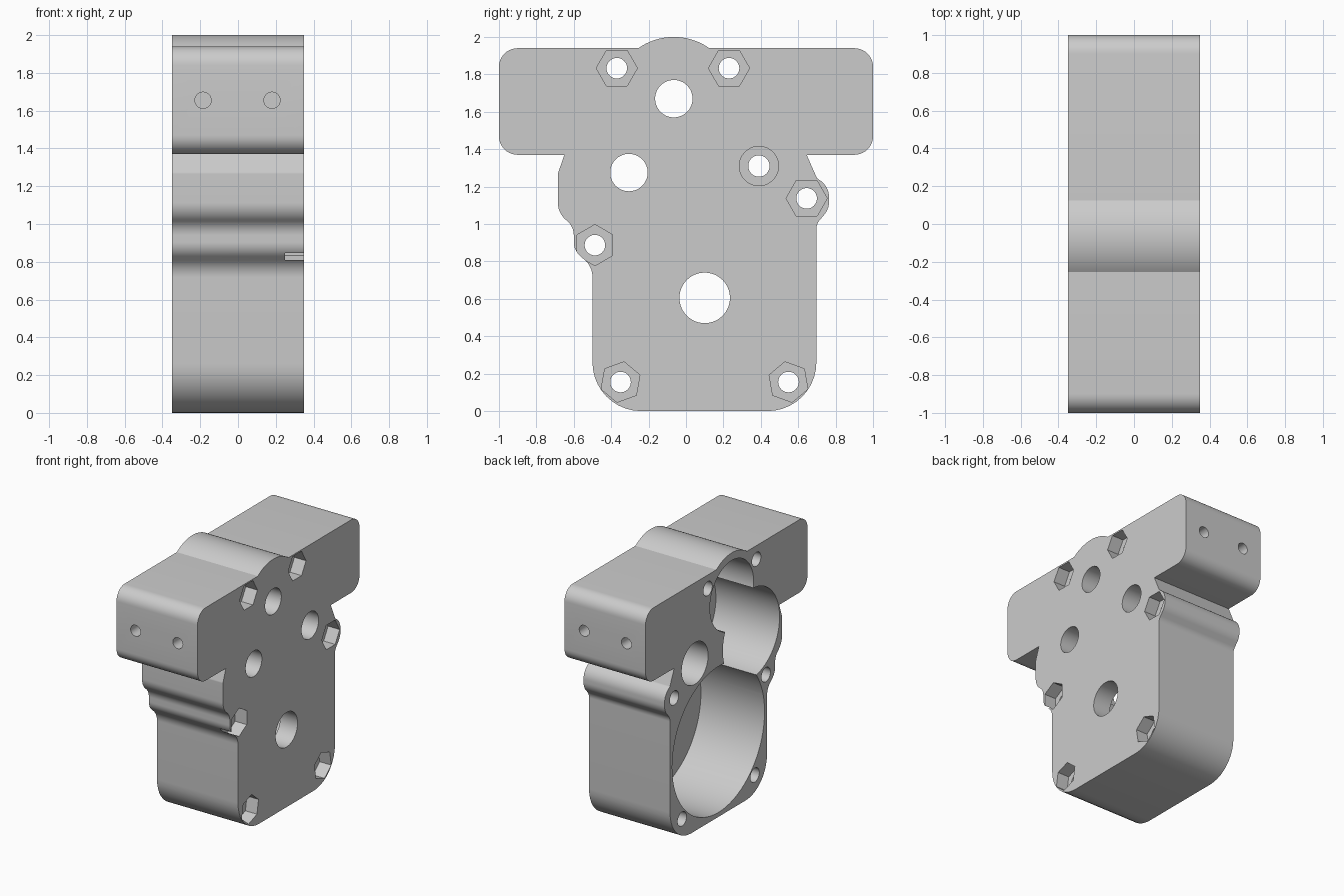
import bpy, bmesh, math
from mathutils import Vector

cube = bpy.data.objects.get("Cube")
if cube:
    bpy.data.objects.remove(cube, do_unlink=True)

HALF = 0.35  # half thickness along x

metal = bpy.data.materials.new("matte grey metal")
metal.use_nodes = True
GREY = (0.6, 0.6, 0.6, 1)
metal.diffuse_color = GREY
metal.node_tree.nodes["Principled BSDF"].inputs["Base Color"].default_value = GREY


def rounded(corners, steps=10):
    """Turn (y, z, radius) corners into a filleted outline."""
    out = []
    for i, (y, z, r) in enumerate(corners):
        p = Vector((y, z))
        if r == 0:
            out.append(p)
            continue
        a = (Vector(corners[i - 1][:2]) - p).normalized()
        b = (Vector(corners[(i + 1) % len(corners)][:2]) - p).normalized()
        half = a.angle(b) / 2
        centre = p + (a + b).normalized() * (r / math.sin(half))
        start = p + a * (r / math.tan(half)) - centre
        end = p + b * (r / math.tan(half)) - centre
        sweep = math.pi - 2 * half
        for k in range(steps + 1):
            t = k / steps
            out.append(centre + (start * math.sin((1 - t) * sweep)
                                 + end * math.sin(t * sweep)) / math.sin(sweep))
    return out


def prism(name, outline, lo, hi, axis="x"):
    """Extrude an outline from lo to hi along x or y."""
    bm = bmesh.new()

    def place(p, d):
        return (d, p[0], p[1]) if axis == "x" else (p[0], d, p[1])
    face = bm.faces.new([bm.verts.new(place(p, lo)) for p in outline])
    moved = bmesh.ops.extrude_face_region(bm, geom=[face])["geom"]
    step = Vector(place((0, 0), hi - lo))
    bmesh.ops.translate(bm, vec=step, verts=[v for v in moved if isinstance(v, bmesh.types.BMVert)])
    bmesh.ops.recalc_face_normals(bm, faces=bm.faces)
    mesh = bpy.data.meshes.new(name)
    bm.to_mesh(mesh)
    bm.free()
    mesh.materials.append(metal)
    obj = bpy.data.objects.new(name, mesh)
    bpy.context.collection.objects.link(obj)
    return obj


def ring(y, z, r, sides=64, turn=0):
    return [(y + r * math.cos(math.radians(turn) + math.tau * k / sides),
             z + r * math.sin(math.radians(turn) + math.tau * k / sides)) for k in range(sides)]


# Housing outline: body, side bosses, mounting block and top bump
bump = []
for k in range(25):
    a = math.radians(54.9 + (125.1 - 54.9) * k / 24)
    bump.append((-0.065 + 0.33 * math.cos(a), 1.67 + 0.33 * math.sin(a), 0))
right_side = [(0.697, 0, 0.26), (0.697, 1.0, 0.08), (0.765, 1.08, 0.11), (0.765, 1.2, 0.11),
              (0.7, 1.245, 0.02), (0.645, 1.37, 0)]
left_side = [(-0.65, 1.37, 0), (-0.685, 1.27, 0.03), (-0.685, 1.06, 0.12), (-0.6, 0.985, 0.1),
             (-0.6, 0.86, 0.1), (-0.5, 0.77, 0.12), (-0.5, 0, 0.26)]
block_right = [(1, 1.37, 0.1), (1, 1.94, 0.1)]
block_left = [(-1, 1.94, 0.1), (-1, 1.37, 0.1)]
housing = prism("gearbox_housing",
                rounded(right_side + block_right + bump + block_left + left_side), -HALF, HALF)

cutters = []


def cut(outline, lo, hi, axis="x"):
    cutters.append(prism("cutter", outline, lo, hi, axis))


# Gear cavities, open on the -x side, with shaft holes through the wall
FLOOR = 0.2
for y, z, cavity, shaft in [(0.1, 0.605, 0.57, 0.135), (-0.305, 1.275, 0.35, 0.1),
                            (-0.065, 1.67, 0.27, 0.1)]:
    cut(ring(y, z, cavity, 96), -HALF - 0.1, FLOOR)
    cut(ring(y, z, shaft), 0, HALF + 0.1)

# Separate stepped bore
for radius, lo, hi in [(0.163, -HALF - 0.1, 0), (0.057, -0.1, 0.2), (0.105, 0.15, HALF + 0.1)]:
    cut(ring(0.39, 1.31, radius), lo, hi)

# Bolt holes with hexagonal nut pockets on the +x side
for y, z, turn in [(-0.37, 1.833, 0), (0.23, 1.833, 0), (0.645, 1.137, 0),
                   (-0.487, 0.887, 30), (-0.35, 0.155, 20), (0.548, 0.155, 40)]:
    cut(ring(y, z, 0.055, 32), -HALF - 0.1, HALF + 0.1)
    cut(ring(y, z, 0.11, 6, turn), HALF - 0.1, HALF + 0.1)

# Mounting holes in both ends of the block
for x in (-0.185, 0.18):
    for end in (-1, 1):
        cut(ring(x, 1.655, 0.043, 32), min(end * 0.7, end * 1.1), max(end * 0.7, end * 1.1), "y")

# Apply the cuts and drop the cutters
for cutter in cutters:
    cutter.hide_render = True
    mod = housing.modifiers.new("cut", 'BOOLEAN')
    mod.operation = 'DIFFERENCE'
    mod.solver = 'EXACT'
    mod.object = cutter
bpy.context.view_layer.update()
result = bpy.data.meshes.new_from_object(
    housing.evaluated_get(bpy.context.evaluated_depsgraph_get()))
housing.modifiers.clear()
housing.data = result
for cutter in cutters:
    bpy.data.objects.remove(cutter, do_unlink=True)

# Smooth the round walls, keep the edges sharp
bpy.ops.object.select_all(action='DESELECT')
housing.select_set(True)
bpy.context.view_layer.objects.active = housing
bpy.ops.object.shade_smooth_by_angle(angle=math.radians(25))
